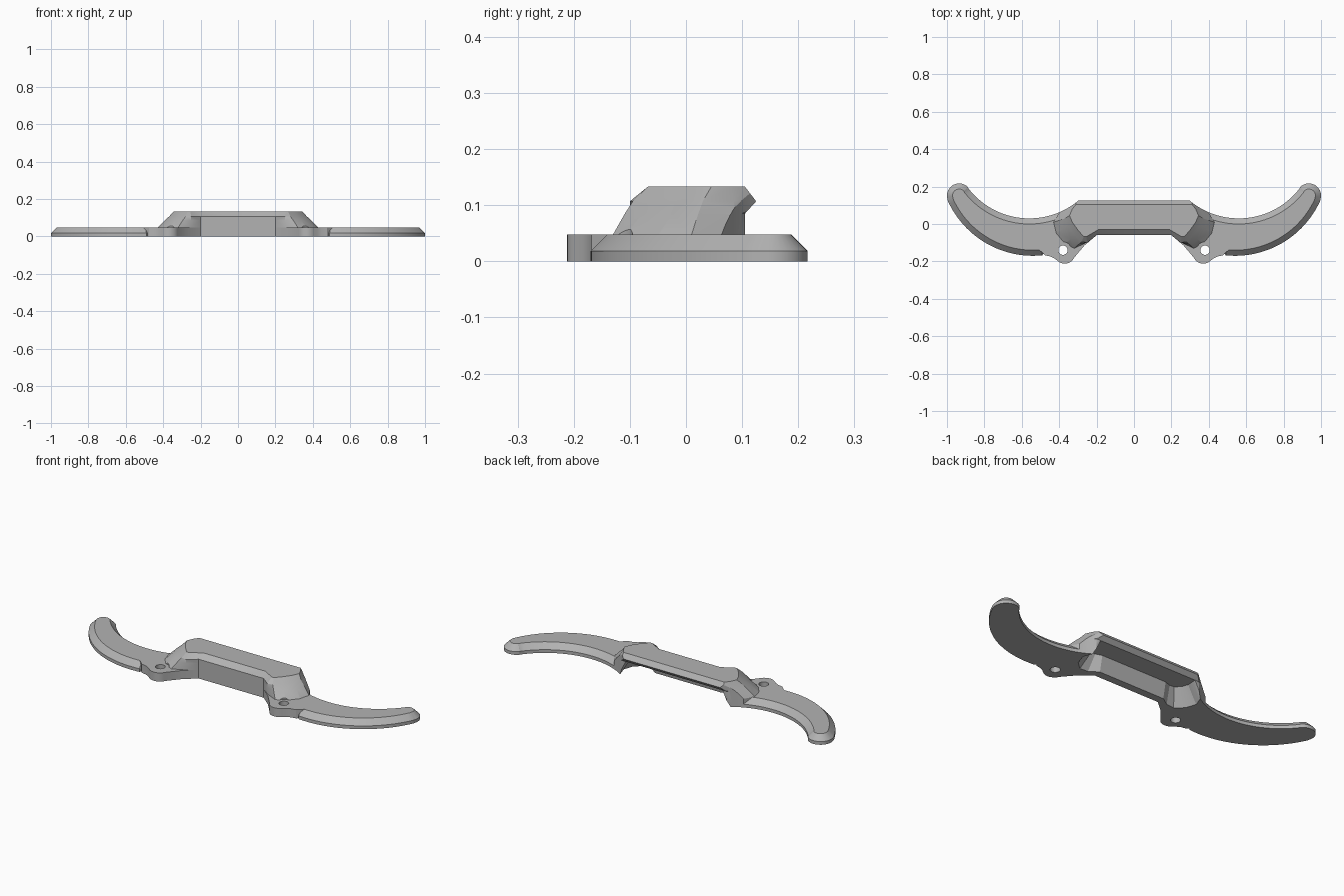
import bpy, bmesh, math
from mathutils import Vector

old = bpy.data.objects.get("Cube")
if old:
    bpy.data.objects.remove(old, do_unlink=True)

grey = bpy.data.materials.new("plain grey")
grey.use_nodes = True
grey.diffuse_color = (0.45, 0.45, 0.45, 1)
grey.node_tree.nodes["Principled BSDF"].inputs["Base Color"].default_value = (0.45, 0.45, 0.45, 1)

PLATE = 0.048  # arm thickness


def loft(name, layers):
    """Closed solid through (height, outline) layers with matching point counts."""
    bm = bmesh.new()
    rings = [[bm.verts.new((x, y, z)) for x, y in pts] for z, pts in layers]
    bm.faces.new(rings[0][::-1])
    bm.faces.new(rings[-1])
    n = len(rings[0])
    for low, high in zip(rings, rings[1:]):
        for i in range(n):
            j = (i + 1) % n
            bm.faces.new((low[i], low[j], high[j], high[i]))
    bmesh.ops.recalc_face_normals(bm, faces=bm.faces)
    mesh = bpy.data.meshes.new(name)
    bm.to_mesh(mesh)
    bm.free()
    mesh.materials.append(grey)
    obj = bpy.data.objects.new(name, mesh)
    bpy.context.collection.objects.link(obj)
    return obj


def arc(cx, cy, r, start, end, steps):
    angles = [math.radians(start + (end - start) * i / steps) for i in range(steps + 1)]
    return [(cx + r * math.cos(a), cy + r * math.sin(a)) for a in angles]


def cylinder(name, x, y, r, low, high, steps):
    ring = arc(x, y, r, 0, 360, steps)[:-1]
    return loft(name, [(low, ring), (high, ring)])


def combine(target, other, operation):
    """Apply a boolean and discard the second solid."""
    mod = target.modifiers.new(operation.lower(), "BOOLEAN")
    mod.object, mod.operation, mod.solver = other, operation, "EXACT"
    other.hide_render = True
    graph = bpy.context.evaluated_depsgraph_get()
    graph.update()
    mesh = bpy.data.meshes.new_from_object(target.evaluated_get(graph))
    target.modifiers.clear()
    target.data = mesh
    bpy.data.objects.remove(other, do_unlink=True)


def arm_outline(inset):
    """Crescent arm with a round tip, shrunk by the bevel inset."""
    return (arc(0.54, 0.33, 0.50 - inset, -95.7, -24.3, 28)
            + arc(0.935, 0.152, 0.065 - inset, -20, 138, 14)
            + arc(0.56, 0.44, 0.41 + inset, -37.5, -124, 30))


# Raised bridge: sloping flared end, bevelled top, overlapping the middle
foot = [(-.1, -.06), (.2, -.06), (.255, -.10), (.32, -.13), (.37, -.105),
        (.415, -.05), (.43, .01), (.385, .085), (.33, .105), (-.1, .105)]
shoulder = [(-.1, -.06), (.2, -.06), (.25, -.10), (.28, -.095), (.315, -.06),
            (.355, -.01), (.368, .03), (.345, .085), (.312, .125), (-.1, .125)]
crown = [(-.1, -.03), (.19, -.03), (.255, -.068), (.268, -.068), (.298, -.035),
         (.33, .01), (.345, .045), (.33, .08), (.31, .105), (-.1, .105)]
waist = [(a[0] * .4 + b[0] * .6, a[1] * .4 + b[1] * .6) for a, b in zip(foot, shoulder)]
waist[-1], waist[-2] = (-.1, .105), (.32, .105)
body = loft("handle_bracket", [(0, foot), (PLATE, foot), (.085, waist),
                               (.107, shoulder), (.133, crown)])
combine(body, cylinder("arc_trim", .56, .44, .41, -.1, .3, 128), "DIFFERENCE")
combine(body, cylinder("screw_clearance", .38, -.14, .045, PLATE, .3, 32), "DIFFERENCE")

# Curved arm with a bevelled rim
arm = loft("arm", [(0, arm_outline(0)), (.018, arm_outline(0)), (PLATE, arm_outline(.03))])
combine(body, arm, "UNION")

# Square-edged screw tab joining arm and bridge
tab = ([(.2, -.06), (.265, -.115)] + arc(.37, -.157, .055, 205, 310, 10)
       + [(.425, -.184), (.445, -.174), (.475, -.168), (.51, -.135),
          (.46, 0), (.36, .06), (.25, -.02), (.2, -.02)])
combine(body, loft("screw_tab", [(0, tab), (PLATE, tab)]), "UNION")

# Finger channel, open at the back and below
low = [(-.2, -.02), (.2, -.02), (.25, -.055), (.30, -.06), (.345, -.02),
       (.365, .04), (.345, .09), (.345, .3), (-.2, .3)]
high = [(-.2, 0), (.2, 0), (.235, -.012), (.262, -.01), (.288, .015),
        (.30, .05), (.298, .09), (.298, .3), (-.2, .3)]
combine(body, loft("finger_channel", [(-.01, low), (.085, high)]), "DIFFERENCE")
combine(body, cylinder("screw_hole", .38, -.14, .025, -.1, .3, 32), "DIFFERENCE")

# Keep the left half and mirror it
bm = bmesh.new()
bm.from_mesh(body.data)
bmesh.ops.bisect_plane(bm, geom=bm.verts[:] + bm.edges[:] + bm.faces[:],
                       plane_co=Vector((0, 0, 0)), plane_no=Vector((1, 0, 0)),
                       clear_inner=True)
bmesh.ops.remove_doubles(bm, verts=bm.verts, dist=0.0002)
bm.to_mesh(body.data)
bm.free()
mirror = body.modifiers.new("mirror", "MIRROR")
mirror.use_clip = True

bpy.ops.object.select_all(action="DESELECT")
body.select_set(True)
bpy.context.view_layer.objects.active = body
bpy.ops.object.shade_smooth_by_angle(angle=math.radians(25))
